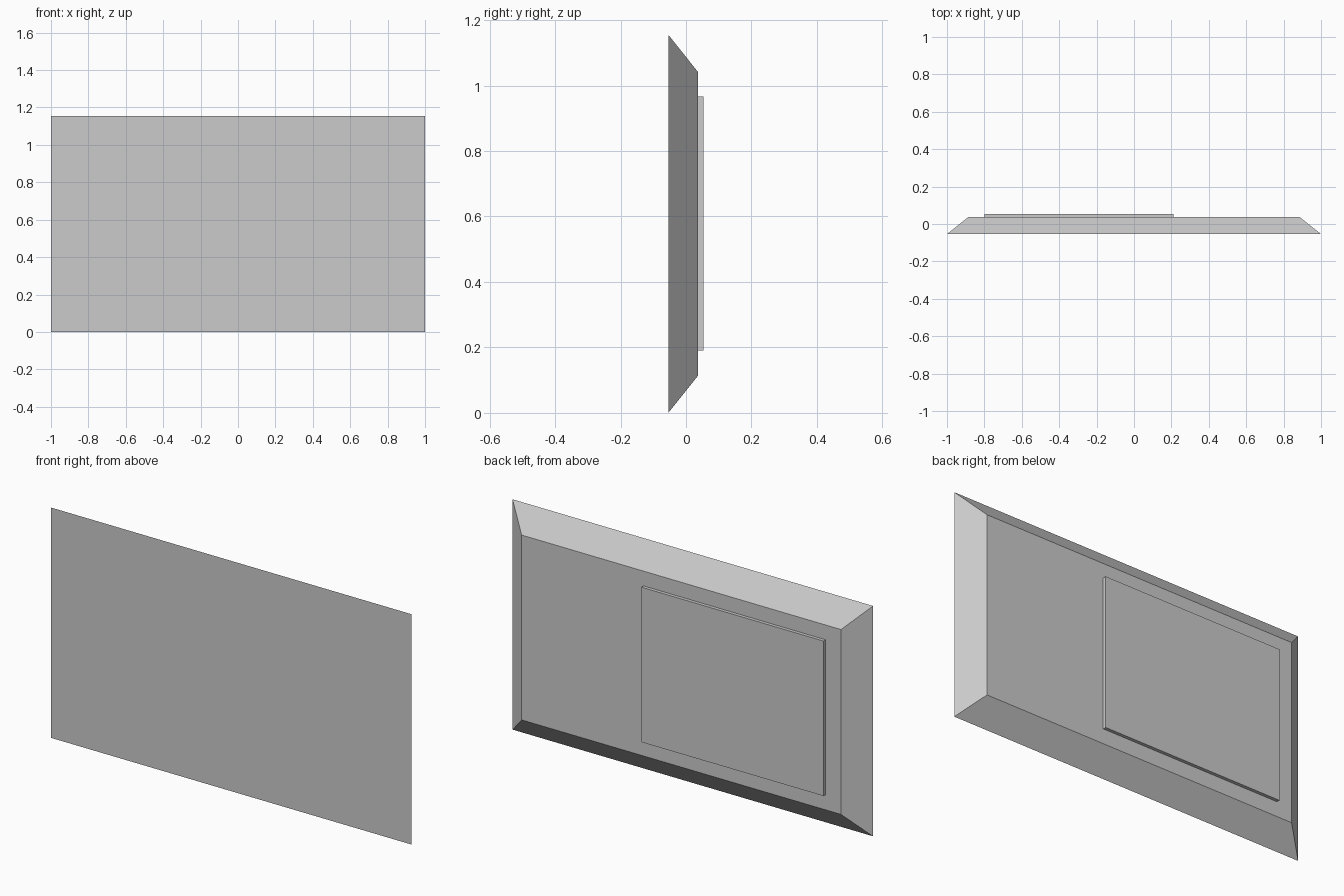
import bpy
import bmesh

cube = bpy.data.objects.get("Cube")
if cube:
    bpy.data.objects.remove(cube, do_unlink=True)

grey = bpy.data.materials.new("light grey")
grey.use_nodes = True
colour = (0.6, 0.6, 0.6, 1)
grey.diffuse_color = colour
grey.node_tree.nodes["Principled BSDF"].inputs["Base Color"].default_value = colour


def slab(name, x, y, z, inset=0):
    """Box spanning the given ranges, its back face shrunk by inset."""
    bm = bmesh.new()
    bmesh.ops.create_cube(bm, size=2)
    for v in bm.verts:
        shrink = inset if v.co.y > 0 else 0
        sides = [int(c > 0) for c in v.co]
        v.co.x = x[sides[0]] - v.co.x * shrink
        v.co.z = z[sides[2]] - v.co.z * shrink
        v.co.y = y[sides[1]]
    mesh = bpy.data.meshes.new(name)
    bm.to_mesh(mesh)
    bm.free()
    mesh.materials.append(grey)
    obj = bpy.data.objects.new(name, mesh)
    bpy.context.collection.objects.link(obj)
    return obj


# Panel with a flat front and sloping edges towards the back
slab("panel", (-1, 1), (-0.054, 0.037), (0, 1.155), inset=0.114)

# Thin raised plate, off-centre on the back
slab("back_plate", (-0.8, 0.21), (0.037, 0.054), (0.19, 0.967))
